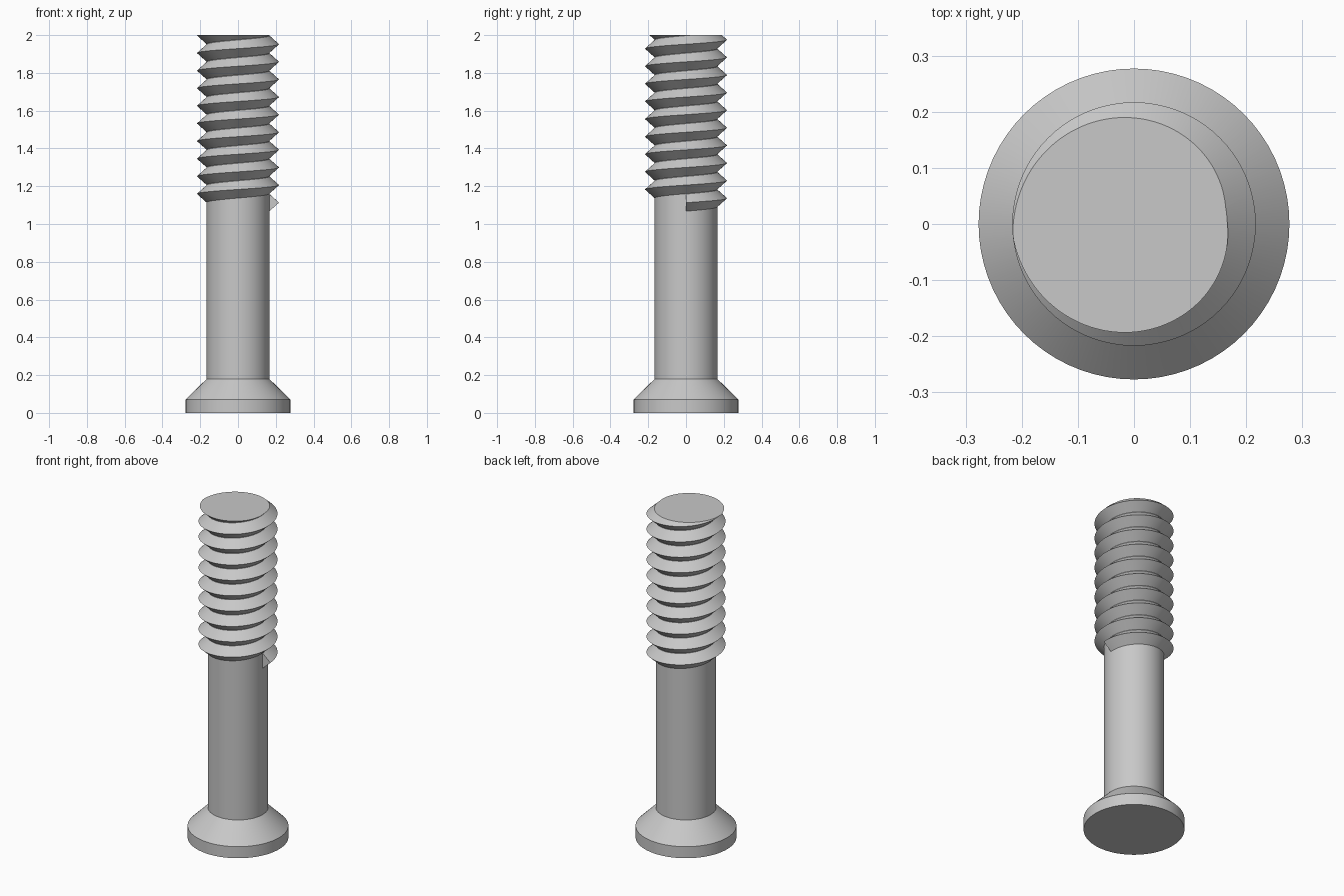
import bpy, bmesh
from math import sin, cos, pi

cube = bpy.data.objects.get("Cube")
if cube:
    bpy.data.objects.remove(cube, do_unlink=True)

SEG = 72            # sides per turn
ROOT, CREST = 0.166, 0.217
TOP = 2.0
START, PITCH = 1.113, 0.0932
HALF = 0.0455       # half the height of the thread ridge

steel = bpy.data.materials.new("light_grey")
steel.use_nodes = True
colour = (0.58, 0.58, 0.58, 1)
steel.diffuse_color = colour
steel.node_tree.nodes["Principled BSDF"].inputs["Base Color"].default_value = colour


def polar(r, step, z):
    a = 2 * pi * step / SEG
    return (r * cos(a), r * sin(a), z)


def finish(bm, name):
    mesh = bpy.data.meshes.new(name)
    bm.to_mesh(mesh)
    bm.free()
    mesh.materials.append(steel)
    ob = bpy.data.objects.new(name, mesh)
    bpy.context.collection.objects.link(ob)
    bpy.ops.object.select_all(action='DESELECT')
    ob.select_set(True)
    bpy.context.view_layer.objects.active = ob
    bpy.ops.object.shade_smooth_by_angle()
    return ob


def lathe(name, profile, cap_bottom=False):
    bm = bmesh.new()
    rings = [[bm.verts.new(polar(r, i, z)) for i in range(SEG)] for r, z in profile]
    for low, high in zip(rings, rings[1:]):
        for i in range(SEG):
            j = (i + 1) % SEG
            bm.faces.new((low[i], low[j], high[j], high[i]))
    if cap_bottom:
        bm.faces.new(rings[0][::-1])
    return finish(bm, name)


# Countersunk head and plain shank
lathe("head", [(0.277, 0), (0.277, 0.07), (ROOT, 0.18)], cap_bottom=True)
lathe("shank", [(ROOT, 0.18), (ROOT, TOP)])

# Helical thread, trimmed flat at the top
bm = bmesh.new()
sections = []
for i in range(int(10.3 * SEG)):
    z = START + PITCH * i / SEG
    sections.append([bm.verts.new(polar(r, i, z + dz))
                     for r, dz in ((ROOT, -HALF), (CREST, 0), (ROOT, HALF))])
for s, t in zip(sections, sections[1:]):
    for k in range(2):
        bm.faces.new((s[k], t[k], t[k + 1], s[k + 1]))
bm.faces.new(sections[0])
bmesh.ops.bisect_plane(bm, geom=bm.verts[:] + bm.edges[:] + bm.faces[:],
                       plane_co=(0, 0, TOP), plane_no=(0, 0, 1), clear_outer=True)
finish(bm, "thread")

# Flat end face following the cut thread outline
bm = bmesh.new()
outline = []
for i in range(2 * SEG):
    d = ((TOP - START) / PITCH - i / (2 * SEG)) % 1
    d = min(d, 1 - d) * PITCH
    r = ROOT + (CREST - ROOT) * max(0, 1 - d / HALF)
    outline.append(bm.verts.new(polar(r, i / 2, TOP)))
bm.faces.new(outline)
finish(bm, "end_face")
